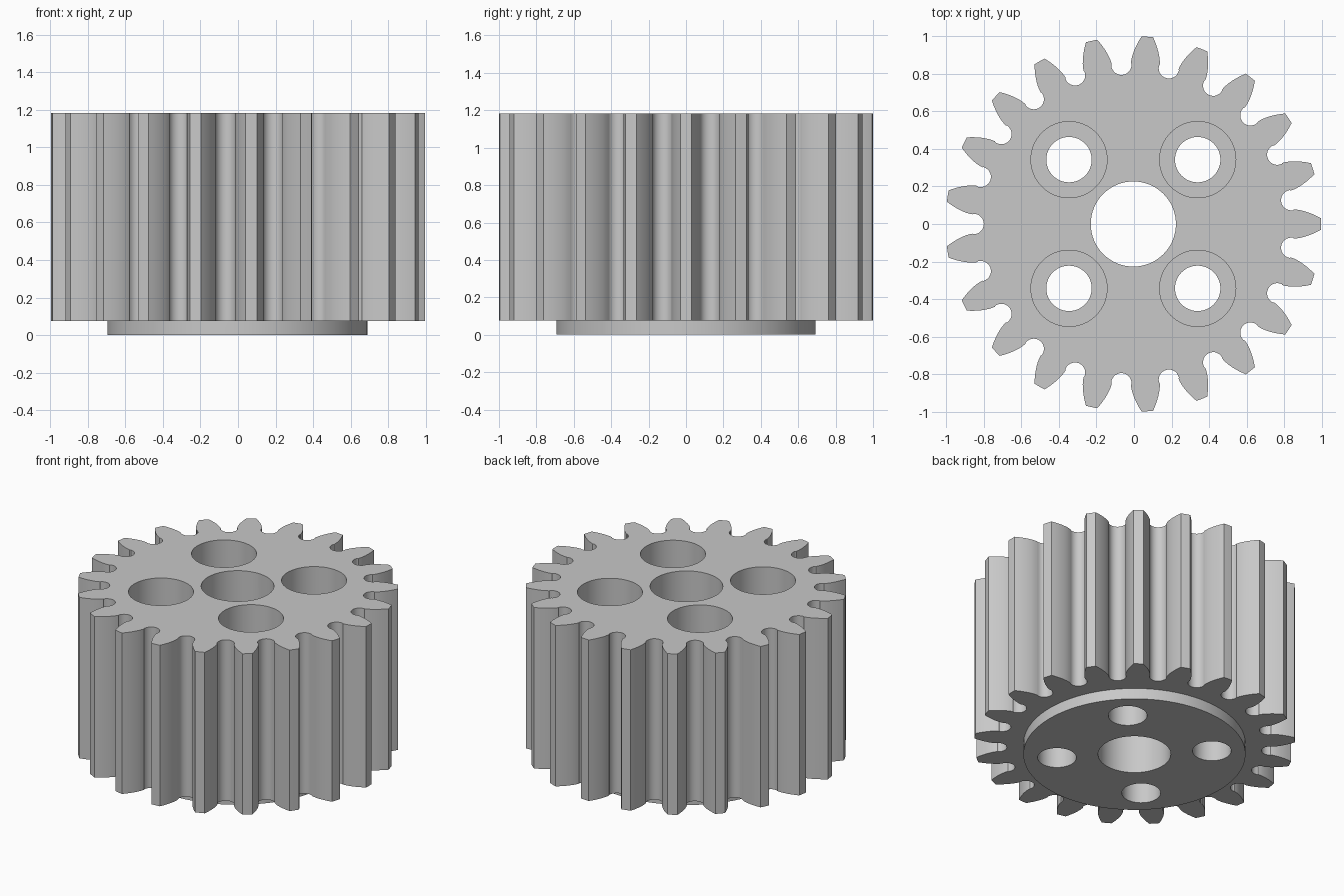
import bpy, bmesh, math

if "Cube" in bpy.data.objects:
    bpy.data.objects.remove(bpy.data.objects["Cube"], do_unlink=True)

TEETH = 21
TIP_R, BASE_R = 1.001, 0.859      # tooth tip and involute base circles
CX = -0.0035                      # gear axis
HEIGHT, COLLAR_H, COLLAR_R = 1.183, 0.075, 0.693
BORE_R, HOLE_R, HEAD_R = 0.227, 0.121, 0.203
HOLE_POS, HEAD_FLOOR = 0.343, 0.30
PITCH = 2 * math.pi / TEETH
BASE_HALF = math.radians(5.14)    # half tooth angle at the base circle

grey = bpy.data.materials.new("light grey")
grey.use_nodes = True
COLOUR = (0.58, 0.58, 0.58, 1)
grey.diffuse_color = COLOUR
grey.node_tree.nodes["Principled BSDF"].inputs["Base Color"].default_value = COLOUR


def prism(name, outline, z0, z1):
    """Extrude a closed outline of (x, y) points from z0 to z1."""
    bm = bmesh.new()
    face = bm.faces.new([bm.verts.new((x, y, z0)) for x, y in outline])
    top = bmesh.ops.extrude_face_region(bm, geom=[face])
    verts = [v for v in top["geom"] if isinstance(v, bmesh.types.BMVert)]
    bmesh.ops.translate(bm, verts=verts, vec=(0, 0, z1 - z0))
    bmesh.ops.recalc_face_normals(bm, faces=bm.faces)
    mesh = bpy.data.meshes.new(name)
    bm.to_mesh(mesh)
    bm.free()
    mesh.materials.append(grey)
    obj = bpy.data.objects.new(name, mesh)
    bpy.context.collection.objects.link(obj)
    return obj


def circle(cx, cy, r, n=64):
    return [(cx + r * math.cos(2 * math.pi * i / n),
             cy + r * math.sin(2 * math.pi * i / n)) for i in range(n)]


def polar(r, a):
    return (r * math.cos(a), r * math.sin(a))


def tooth_outline():
    """One pitch, from the lower flank over the tip and round the root."""
    flank = []
    for i in range(9):
        r = BASE_R + (TIP_R - BASE_R) * i / 8
        p = math.acos(BASE_R / r)
        flank.append((r, BASE_HALF - (math.tan(p) - p)))
    pts = [polar(r, -a) for r, a in flank] + [polar(TIP_R, 0)]
    pts += [polar(r, a) for r, a in reversed(flank)]
    # Full-radius root fillet in the gap after the tooth
    mid = PITCH / 2
    fr = BASE_R * math.sin(mid - BASE_HALF) + 0.003
    fc = BASE_R * math.cos(mid - BASE_HALF) - 0.006
    for i in range(15):
        t = math.pi * i / 14
        u, v = fc - fr * math.sin(t), -fr * math.cos(t)
        pts.append((u * math.cos(mid) - v * math.sin(mid),
                    u * math.sin(mid) + v * math.cos(mid)))
    return pts


def boolean(target, tool, operation):
    mod = target.modifiers.new(tool.name, "BOOLEAN")
    mod.operation, mod.solver, mod.object = operation, "EXACT", tool
    bpy.context.view_layer.objects.active = target
    bpy.ops.object.modifier_apply(modifier=mod.name)
    bpy.data.objects.remove(tool, do_unlink=True)


# Toothed body
one = tooth_outline()
outline = []
for k in range(TEETH):
    c, s = math.cos(k * PITCH), math.sin(k * PITCH)
    outline += [(CX + x * c - y * s, x * s + y * c) for x, y in one]
gear = prism("gear", outline, COLLAR_H, HEIGHT)

# Low collar under the gear
boolean(gear, prism("collar", circle(CX, 0, COLLAR_R, 96), 0, 0.2), "UNION")

# Shaft bore, then four stepped screw holes
boolean(gear, prism("bore", circle(CX, 0, BORE_R), -0.2, 1.5), "DIFFERENCE")
for sx in (-1, 1):
    for sy in (-1, 1):
        x, y = CX + sx * HOLE_POS, sy * HOLE_POS
        boolean(gear, prism("screw_hole", circle(x, y, HOLE_R, 48), -0.2, 1.5), "DIFFERENCE")
        boolean(gear, prism("screw_head", circle(x, y, HEAD_R), HEAD_FLOOR, 1.5), "DIFFERENCE")

bpy.ops.object.select_all(action="DESELECT")
gear.select_set(True)
bpy.context.view_layer.objects.active = gear
bpy.ops.object.shade_smooth_by_angle(angle=math.radians(25))
